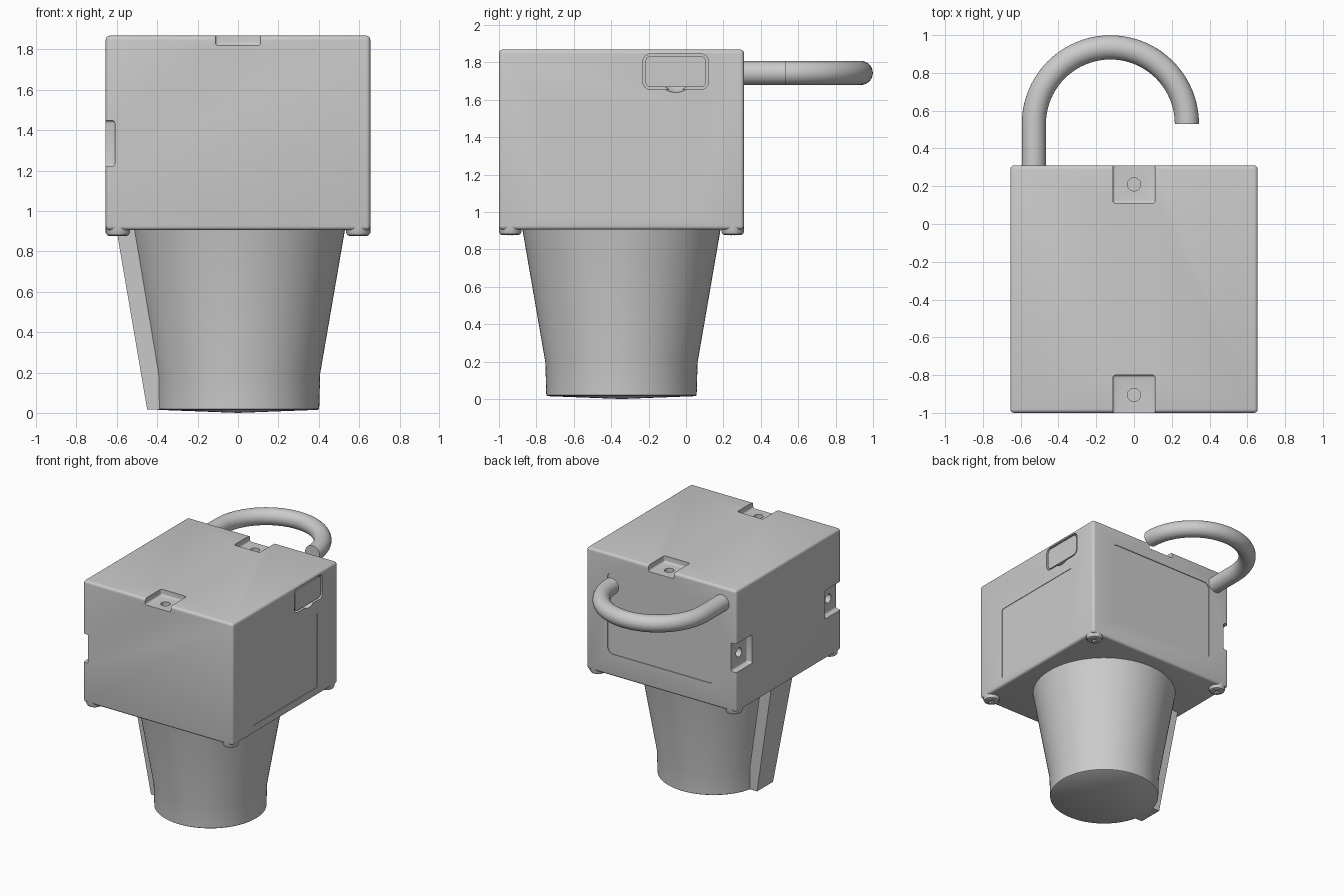
import bpy, bmesh
from math import pi, sin, cos, radians
from mathutils import Matrix, Vector

if "Cube" in bpy.data.objects:
    bpy.data.objects.remove(bpy.data.objects["Cube"])

CY = -0.345                    # y of the box and cone axis
X, Y0, Y1, Z0, Z1 = 0.655, -1.0, 0.31, 0.905, 1.868


def add(name, bm):
    bmesh.ops.recalc_face_normals(bm, faces=bm.faces)
    me = bpy.data.meshes.new(name)
    bm.to_mesh(me)
    bm.free()
    ob = bpy.data.objects.new(name, me)
    bpy.context.collection.objects.link(ob)
    return ob


def activate(ob):
    bpy.ops.object.select_all(action='DESELECT')
    ob.select_set(True)
    bpy.context.view_layer.objects.active = ob


def smooth(ob):
    activate(ob)
    bpy.ops.object.shade_smooth_by_angle(angle=radians(35))


def box(name, lo, hi, bevel=0.0, axis=None, segs=4):
    """Box between two corners; bevels all edges or only those along one axis."""
    lo, hi = Vector(lo), Vector(hi)
    bm = bmesh.new()
    bmesh.ops.create_cube(bm, size=1, matrix=Matrix.Translation((lo + hi) / 2)
                          @ Matrix.Diagonal((*(hi - lo), 1)))
    if bevel:
        edges = [e for e in bm.edges if axis is None
                 or abs((e.verts[0].co - e.verts[1].co)[axis]) > 1e-5]
        bmesh.ops.bevel(bm, geom=edges, offset=bevel, segments=segs,
                        profile=0.5, affect='EDGES')
    return add(name, bm)


def lathe(name, profile, centre, steps=64):
    """Revolve (radius, z) points about a vertical axis."""
    bm = bmesh.new()
    vs = [bm.verts.new((r, 0, z)) for r, z in profile]
    es = [bm.edges.new(p) for p in zip(vs, vs[1:])]
    bmesh.ops.spin(bm, geom=vs + es, cent=(0, 0, 0), axis=(0, 0, 1),
                   angle=2 * pi, steps=steps)
    bmesh.ops.remove_doubles(bm, verts=bm.verts, dist=1e-5)
    bmesh.ops.translate(bm, verts=bm.verts, vec=centre)
    return add(name, bm)


def cylinder(name, centre, r, depth, rot=Matrix()):
    bm = bmesh.new()
    bmesh.ops.create_cone(bm, cap_ends=True, segments=32, radius1=r, radius2=r,
                          depth=depth, matrix=Matrix.Translation(centre) @ rot)
    return add(name, bm)


def cut(ob, cutters):
    """Subtract the cutters for good and remove them."""
    for c in cutters:
        m = ob.modifiers.new("cut", 'BOOLEAN')
        m.operation, m.solver, m.object = 'DIFFERENCE', 'EXACT', c
        activate(ob)
        bpy.ops.object.modifier_apply(modifier=m.name)
        bpy.data.objects.remove(c)


# Housing
housing = box("housing", (-X, Y0, Z0), (X, Y1, Z1), 0.02)
cutters = []
turn = Matrix.Rotation(pi / 2, 4, 'Y')

# Bracket pockets with screw holes, on the top and the left side
for lo, hi, hole in ((0.11, 0.41, 0.21), (-1.1, -0.80, -0.905)):
    cutters += [
        box("pocket", (-0.112, lo, 1.82), (0.112, hi, 2.0), 0.014),
        cylinder("hole", (0, hole, 1.80), 0.035, 0.14),
        box("pocket", (-0.8, lo, 1.222), (-0.61, hi, 1.448), 0.014),
        cylinder("hole", (-0.59, hole, 1.335), 0.035, 0.14, turn)]

# Shallow label recesses on the right and the back
cutters.append(box("label", (X - 0.004, -0.745, 0.97), (X + 0.1, 0.055, 1.56), 0.01, 0))
cutters.append(box("label", (-0.47, Y1 - 0.006, 1.08), (0.47, Y1 + 0.1, 1.73), 0.05, 1))

# Port recess with thumb scoop on the right
cutters.append(box("port", (X - 0.03, -0.23, 1.655), (X + 0.1, 0.12, 1.845), 0.04, 0, 6))
bm = bmesh.new()
bmesh.ops.create_uvsphere(bm, u_segments=32, v_segments=16, radius=0.1,
                          matrix=Matrix.Translation((X + 0.015, -0.055, 1.737)))
cutters.append(add("scoop", bm))
cut(housing, cutters)
smooth(housing)

# Port cover, set just below the surface
smooth(box("port_cover", (X - 0.04, -0.218, 1.667), (X - 0.004, 0.108, 1.833), 0.032, 0, 6))

# Lens cone
smooth(lathe("cone", [(0, 0), (0.395, 0.015), (0.402, 0.02), (0.407, 0.195),
                      (0.532, 0.92), (0, 0.92)], (0, CY, 0), 96))

# Cable rib on the left of the cone
bm = bmesh.new()
rings = []
for z, xo, xi, w in ((0.018, -0.45, -0.36, 0.10), (0.92, -0.604, -0.45, 0.135)):
    rings.append([bm.verts.new((x, CY + s * w, z))
                  for x, s in ((xo, -1), (xo, 1), (xi, 1), (xi, -1))])
bm.faces.new(rings[0])
bm.faces.new(rings[1])
for i in range(4):
    j = (i + 1) % 4
    bm.faces.new((rings[0][i], rings[0][j], rings[1][j], rings[1][i]))
add("cone_rib", bm)

# Screws with cross slots under the four corners
for sx in (-1, 1):
    for y in (Y0 + 0.06, Y1 - 0.06):
        x = sx * (X - 0.06)
        screw = lathe("corner_screw", [(0, 0.875), (0.042, 0.876), (0.054, 0.881),
                                       (0.06, 0.892), (0.06, 0.93), (0, 0.93)],
                      (x, y, 0), 32)
        cut(screw, [box("slot", (x - a, y - b, 0.86), (x + a, y + b, 0.893))
                    for a, b in ((0.03, 0.008), (0.008, 0.03))])
        smooth(screw)

# Hook: a straight arm and a half circle swept with a round section
path = [(-0.53, 0.29), (-0.53, 0.42)]
path += [(-0.125 - 0.405 * cos(pi * i / 40), 0.53 + 0.405 * sin(pi * i / 40))
         for i in range(41)]
bm = bmesh.new()
rings = []
for i, (x, y) in enumerate(path):
    t = max(0, i - 2) * pi / 40
    side = Vector((-cos(t), sin(t), 0))
    rings.append([bm.verts.new(Vector((x, y, 1.743))
                               + side * 0.064 * cos(a) + Vector((0, 0, 0.064 * sin(a))))
                  for a in (2 * pi * k / 32 for k in range(32))])
for p, q in zip(rings, rings[1:]):
    for k in range(32):
        j = (k + 1) % 32
        bm.faces.new((p[k], p[j], q[j], q[k]))
bm.faces.new(rings[0])
bm.faces.new(rings[-1])
smooth(add("hook", bm))
